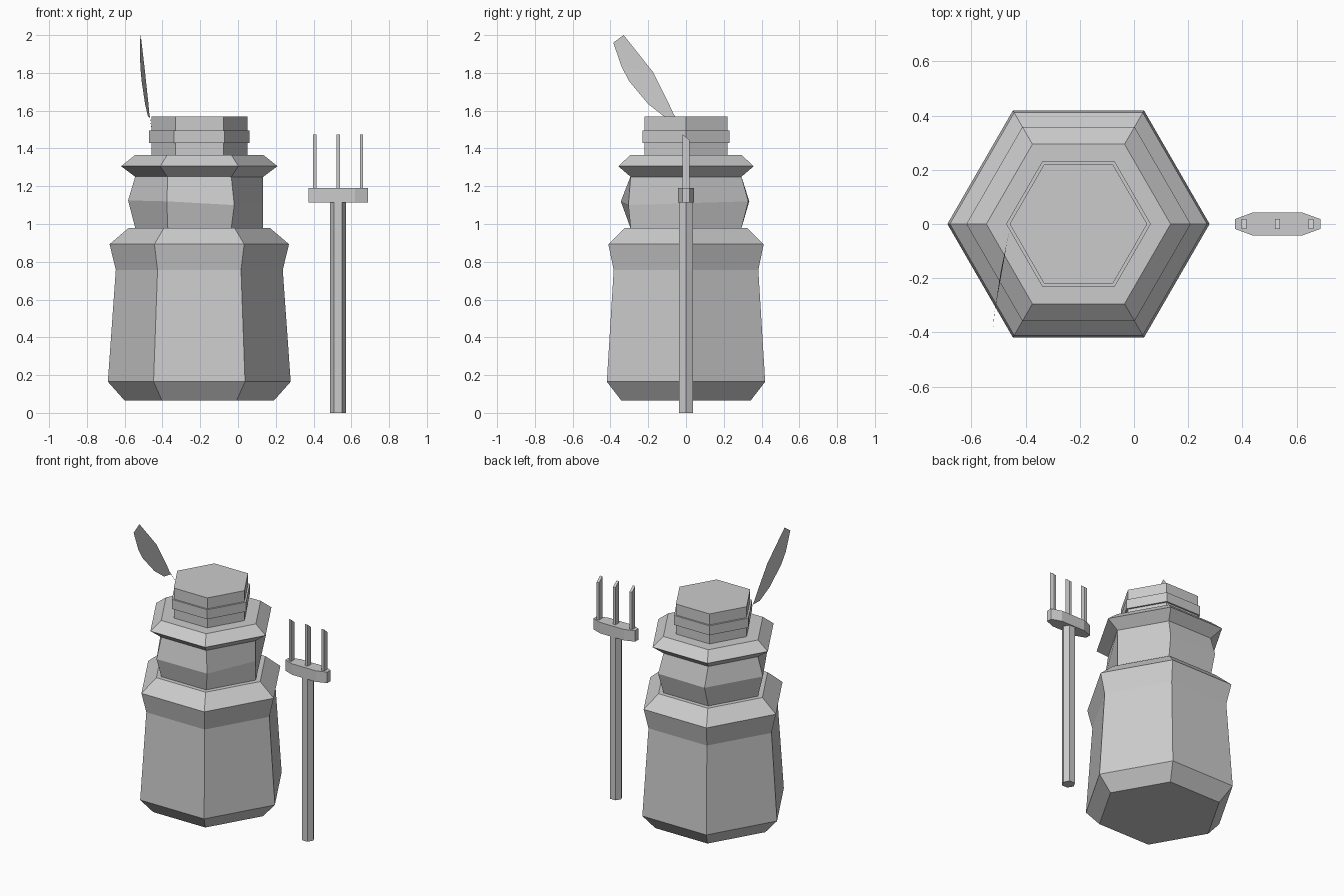
import bpy, bmesh, math

if "Cube" in bpy.data.objects:
    bpy.data.objects.remove(bpy.data.objects["Cube"])

BODY_X = -0.205
FORK_X = 0.53


def finish(bm, name):
    bmesh.ops.recalc_face_normals(bm, faces=bm.faces)
    mesh = bpy.data.meshes.new(name)
    bm.to_mesh(mesh)
    bm.free()
    ob = bpy.data.objects.new(name, mesh)
    bpy.context.collection.objects.link(ob)
    return ob


def hex_ring(cx, r, z):
    return [(cx + r * math.cos(math.radians(60 * i)),
             r * math.sin(math.radians(60 * i)), z) for i in range(6)]


def loft(name, rings):
    """Skin stacked rings of points and cap both ends."""
    bm = bmesh.new()
    loops = [[bm.verts.new(p) for p in ring] for ring in rings]
    for a, b in zip(loops, loops[1:]):
        n = len(a)
        for i in range(n):
            j = (i + 1) % n
            bm.faces.new((a[i], a[j], b[j], b[i]))
    bm.faces.new(loops[0][::-1])
    bm.faces.new(loops[-1])
    return finish(bm, name)


def hex_stack(name, cx, profile):
    return loft(name, [hex_ring(cx, r, z) for r, z in profile])


# lower robe
hex_stack("robe", BODY_X, [(0.395, 0.065), (0.484, 0.165), (0.442, 0.757),
                           (0.475, 0.893), (0.373, 0.98)])

# chest, with an uneven middle ring
loft("chest", [
    hex_ring(BODY_X, 0.338, 0.975),
    [(0.132, 0, 1.11), (-0.02, 0.33, 1.12), (-0.375, 0.335, 1.12),
     (-0.582, 0, 1.125), (-0.375, -0.345, 1.12), (-0.02, -0.305, 1.10)],
    hex_ring(BODY_X, 0.338, 1.255),
])

# shoulder collar
hex_stack("collar", BODY_X, [(0.335, 1.247), (0.414, 1.306), (0.34, 1.365)])

# head with a hat band
hex_stack("head", BODY_X, [(0.254, 1.36), (0.254, 1.57)])
hex_stack("hat_band", BODY_X, [(0.267, 1.43), (0.267, 1.495)])

# feather: thin curved blade made of strips between its two edges
front_edge = [(-0.477, -0.117, 1.57), (-0.492, -0.20, 1.635), (-0.51, -0.30, 1.755),
              (-0.517, -0.34, 1.83), (-0.52, -0.385, 1.96)]
back_edge = [(-0.468, -0.058, 1.565), (-0.474, -0.09, 1.635), (-0.487, -0.15, 1.755),
             (-0.492, -0.175, 1.805), (-0.515, -0.33, 2.0)]
bm = bmesh.new()
fv = [bm.verts.new(p) for p in front_edge]
bv = [bm.verts.new(p) for p in back_edge]
for i in range(4):
    bm.faces.new((fv[i], bv[i], bv[i + 1], fv[i + 1]))
# quill reaching down to the hat band
tip = [bm.verts.new(p) for p in ((-0.469, -0.066, 1.583), (-0.455, -0.01, 1.49))]
bm.faces.new((bv[0], tip[0], tip[1]))
finish(bm, "feather")

# fork handle
hex_stack("fork_handle", FORK_X, [(0.042, 0), (0.042, 1.12)])

# fork crossbar
bar = [(0.158, -0.018), (0.158, 0.018), (0.09, 0.043), (-0.09, 0.043),
       (-0.158, 0.018), (-0.158, -0.018), (-0.09, -0.043), (0.09, -0.043)]
loft("fork_crossbar", [[(FORK_X + x, y, z) for x, y in bar] for z in (1.115, 1.19)])

# fork tines with slanted tips
for i, dx in enumerate((-0.124, 0, 0.124)):
    w, d = 0.009, 0.018
    corners = [(-w, -d), (w, -d), (w, d), (-w, d)]
    x0 = FORK_X + dx
    loft(f"fork_tine_{i + 1}", [
        [(x0 + x, y, 1.18) for x, y in corners],
        [(x0 + x, y, 1.475 if y < 0 else 1.445) for x, y in corners],
    ])
